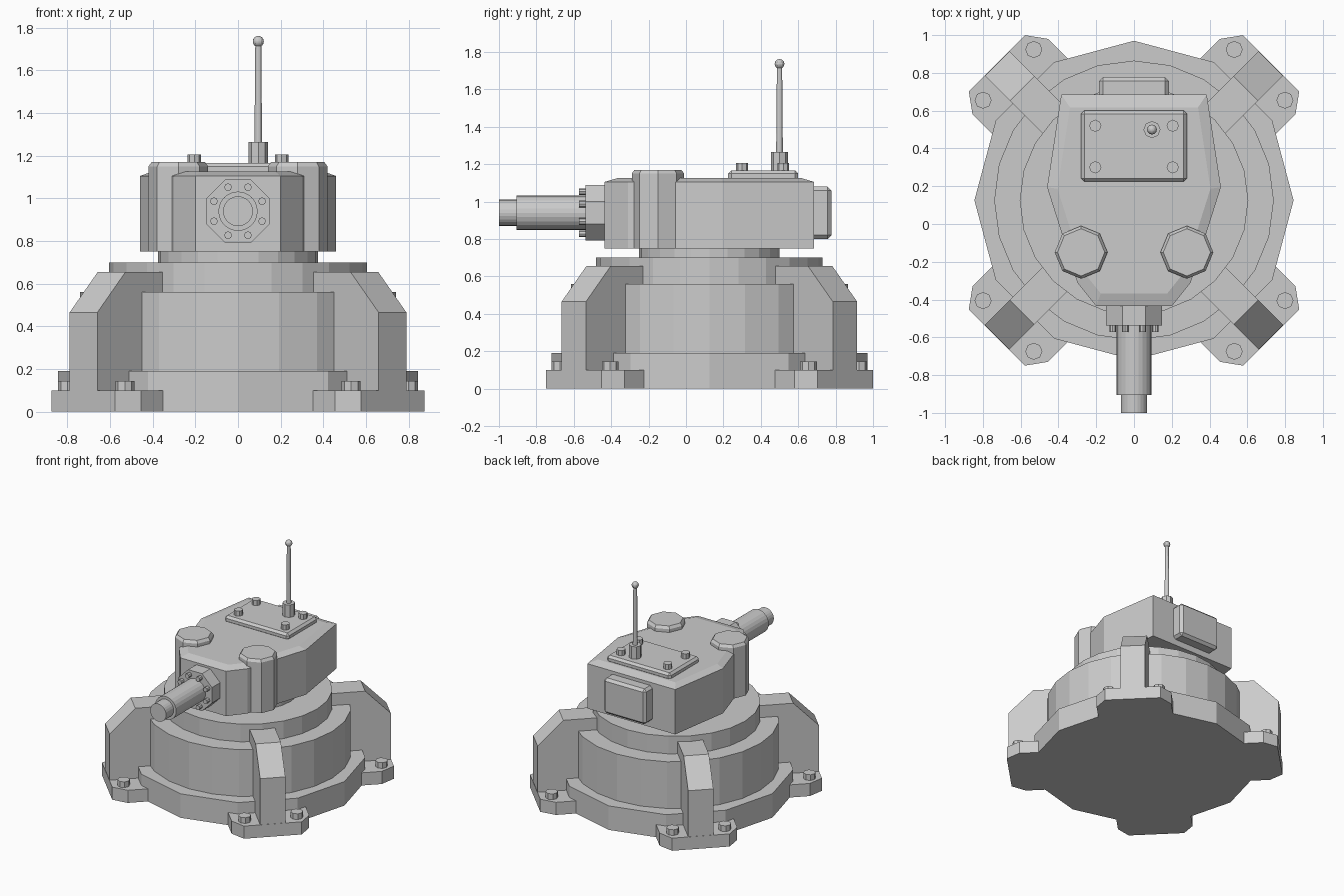
import bpy, math
from mathutils import Matrix, Vector

cube = bpy.data.objects.get("Cube")
if cube:
    bpy.data.objects.remove(cube)

CY = 0.125  # y of the base axis

grey = bpy.data.materials.new("plain grey")
grey.use_nodes = True
colour = (0.6, 0.6, 0.6, 1)
grey.diffuse_color = colour
grey.node_tree.nodes["Principled BSDF"].inputs["Base Color"].default_value = colour


def make(name, verts, faces, matrix=None):
    mesh = bpy.data.meshes.new(name)
    mesh.from_pydata([tuple(v) for v in verts], [], faces)
    if matrix:
        mesh.transform(matrix)
    mesh.materials.append(grey)
    obj = bpy.data.objects.new(name, mesh)
    bpy.context.collection.objects.link(obj)
    return obj


def loft(name, rings, matrix=None):
    """Skin equal-sized closed rings and cap both ends."""
    n = len(rings[0])
    faces = [tuple(reversed(range(n))),
             tuple(range(n * (len(rings) - 1), n * len(rings)))]
    for k in range(len(rings) - 1):
        for i in range(n):
            j = (i + 1) % n
            faces.append((k * n + i, k * n + j, k * n + n + j, k * n + n + i))
    return make(name, [v for r in rings for v in r], faces, matrix)


def turned(name, profile, sides, matrix=None, turn=0.0):
    """Solid of revolution about z from (radius, height) pairs."""
    angles = [turn + math.tau * i / sides for i in range(sides)]
    return loft(name, [[(r * math.cos(a), r * math.sin(a), z) for a in angles]
                       for r, z in profile], matrix)


def prism(name, outline, z0, z1, matrix=None):
    return loft(name, [[(x, y, z) for x, y in outline] for z in (z0, z1)], matrix)


def bevelled_box(name, lo, hi, width):
    obj = prism(name, [(lo[0], lo[1]), (hi[0], lo[1]), (hi[0], hi[1]), (lo[0], hi[1])],
                lo[2], hi[2])
    mod = obj.modifiers.new("edge", "BEVEL")
    mod.width = width
    mod.segments = 1
    return obj


def at(x, y, z=0):
    return Matrix.Translation((x, y, z))


# Round base, drum and turret ring
centre = at(0, CY)
turned("base_plate", [(0.845, 0), (0.845, 0.19)], 12, centre)
turned("drum", [(0.74, 0.19), (0.74, 0.56)], 24, centre)
turned("upper_drum", [(0.605, 0.56), (0.605, 0.70)], 24, centre)
turned("turret_ring", [(0.375, 0.70), (0.375, 0.75)], 24, centre)

# Four diagonal buttresses with bolted feet
foot = [(0.5, -0.283), (0.926, -0.283), (1.027, -0.21),
        (1.027, 0.21), (0.926, 0.283), (0.5, 0.283)]
rib = [(0.4, 0.1), (1.025, 0.1), (1.025, 0.465), (0.838, 0.655), (0.4, 0.655)]
for i, corner in enumerate(("back_left", "back_right", "front_right", "front_left")):
    m = centre @ Matrix.Rotation(math.radians(45 + 90 * i), 4, "Z")
    prism(corner + "_foot", foot, 0, 0.1, m)
    loft(corner + "_buttress",
         [[(u, v, z) for u, z in rib] for v in (0.092, -0.092)], m)
    for side in (-1, 1):
        turned(corner + "_foot_bolt", [(0.045, 0.1), (0.045, 0.145)], 8,
               m @ at(0.94, side * 0.19))

# Turret body with a shallow sloped roof edge
half = [(0.20, -0.435), (0.30, -0.31), (0.46, 0.195), (0.385, 0.685)]
outline = half + [(-x, y) for x, y in reversed(half)]
inset = [(x * 0.88, CY + (y - CY) * 0.88) for x, y in outline]
loft("turret_body", [[(x, y, 0.75) for x, y in outline],
                     [(x, y, 1.105) for x, y in outline],
                     [(x, y, 1.125) for x, y in inset]])

# Corner sight columns
for side, label in ((1, "left"), (-1, "right")):
    turned(label + "_sight_column", [(0.14, 0.75), (0.14, 1.15), (0.125, 1.17)], 8,
           at(side * 0.28, -0.15))

# Roof hatch and rear box
bevelled_box("roof_hatch", (-0.28, 0.225, 1.11), (0.28, 0.60, 1.167), 0.017)
bevelled_box("rear_box", (-0.185, 0.66, 0.80), (0.185, 0.777, 1.08), 0.02)
for x in (-0.205, 0.205):
    for y in (0.30, 0.52):
        turned("hatch_bolt", [(0.032, 1.16), (0.032, 1.207)], 8, at(x, y))

# Antenna
mast = at(0.095, 0.50)
turned("antenna_socket", [(0.045, 1.16), (0.045, 1.265)], 8, mast)
turned("antenna_rod", [(0.018, 1.26), (0.014, 1.72)], 12, mast)
ball = [(0.026 * math.sin(t), 1.736 - 0.026 * math.cos(t))
        for t in (math.pi * (k + 0.1) / 8.2 for k in range(9))]
turned("antenna_tip", ball, 12, mast)

# Gun: local z points forward along -y
gun = at(0, 0, 0.94) @ Matrix.Rotation(math.radians(90), 4, "X")
turned("gun_mount", [(0.16, 0.42), (0.16, 0.537)], 8, gun, math.pi / 8)
turned("gun_barrel", [(0.092, 0.53), (0.092, 0.905)], 24, gun)
turned("gun_muzzle", [(0.07, 0.90), (0.07, 1.0)], 24, gun)
for i in range(8):
    a = math.pi / 8 + math.tau * i / 8
    turned("gun_mount_bolt", [(0.018, 0.53), (0.018, 0.572)], 8,
           gun @ at(0.122 * math.cos(a), 0.122 * math.sin(a)))
